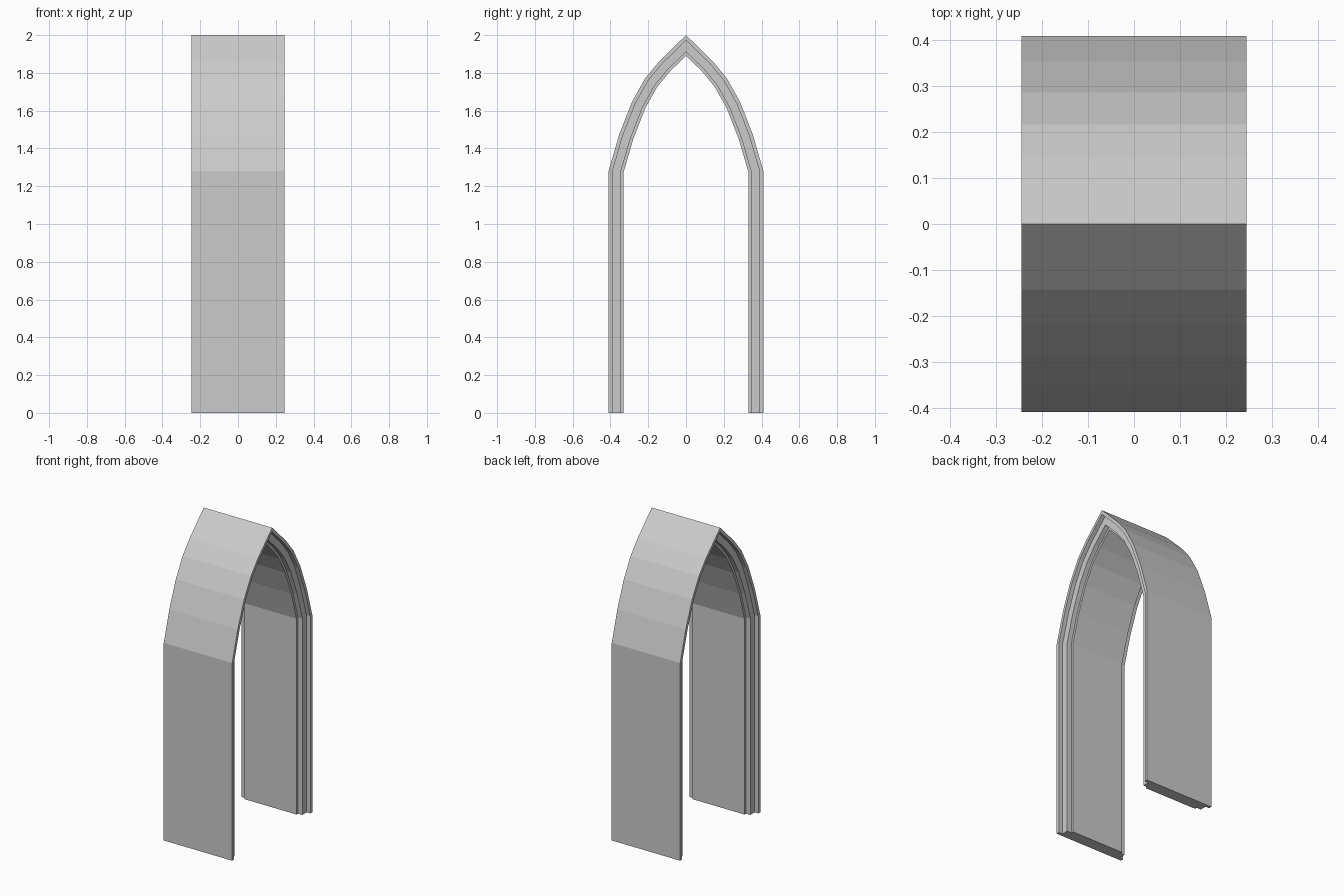
import bpy
import bmesh
from mathutils import Vector

cube = bpy.data.objects.get("Cube")
if cube:
    bpy.data.objects.remove(cube, do_unlink=True)

stone = bpy.data.materials.new("pale_grey_stone")
stone.use_nodes = True
GREY = (0.6, 0.6, 0.6, 1.0)
stone.diffuse_color = GREY
stone.node_tree.nodes["Principled BSDF"].inputs["Base Color"].default_value = GREY

# Outer outline of one half of the pointed arch, from foot to apex (y, z)
half = [(0.41, 0), (0.41, 1.28), (0.353, 1.475), (0.287, 1.645),
        (0.217, 1.77), (0.143, 1.86)]
path = [Vector(p) for p in half + [(0, 2)]]
path += [Vector((-y, z)) for y, z in reversed(half)]

# Stepped half section: (half width, depth below the outer skin)
steps = [(0.245, 0), (0.245, 0.02), (0.218, 0.02), (0.218, 0.063),
         (0.187, 0.063), (0.187, 0.078)]
section = steps + [(-x, d) for x, d in reversed(steps)]


def inward(a, b):
    """Inward normal of one path segment."""
    t = (b - a).normalized()
    return Vector((-t.y, t.x))


def miter(i):
    """Offset direction at a path point that keeps the wall thickness even."""
    n1 = inward(path[max(i - 1, 0)], path[max(i, 1)])
    last = len(path) - 1
    n2 = inward(path[min(i, last - 1)], path[min(i + 1, last)])
    m = (n1 + n2).normalized()
    return m / m.dot(n1)


# Sweep the section along the arch
bm = bmesh.new()
rings = []
for i, p in enumerate(path):
    m = miter(i)
    rings.append([bm.verts.new((x, *(p + m * d))) for x, d in section])
count = len(section)
for r, s in zip(rings, rings[1:]):
    for k in range(count):
        n = (k + 1) % count
        bm.faces.new((r[k], r[n], s[n], s[k]))

# Close the feet
bm.faces.new(rings[0])
bm.faces.new(rings[-1])
bmesh.ops.recalc_face_normals(bm, faces=bm.faces)

mesh = bpy.data.meshes.new("pointed_arch")
bm.to_mesh(mesh)
bm.free()
mesh.materials.append(stone)
bpy.context.collection.objects.link(bpy.data.objects.new("pointed_arch", mesh))
